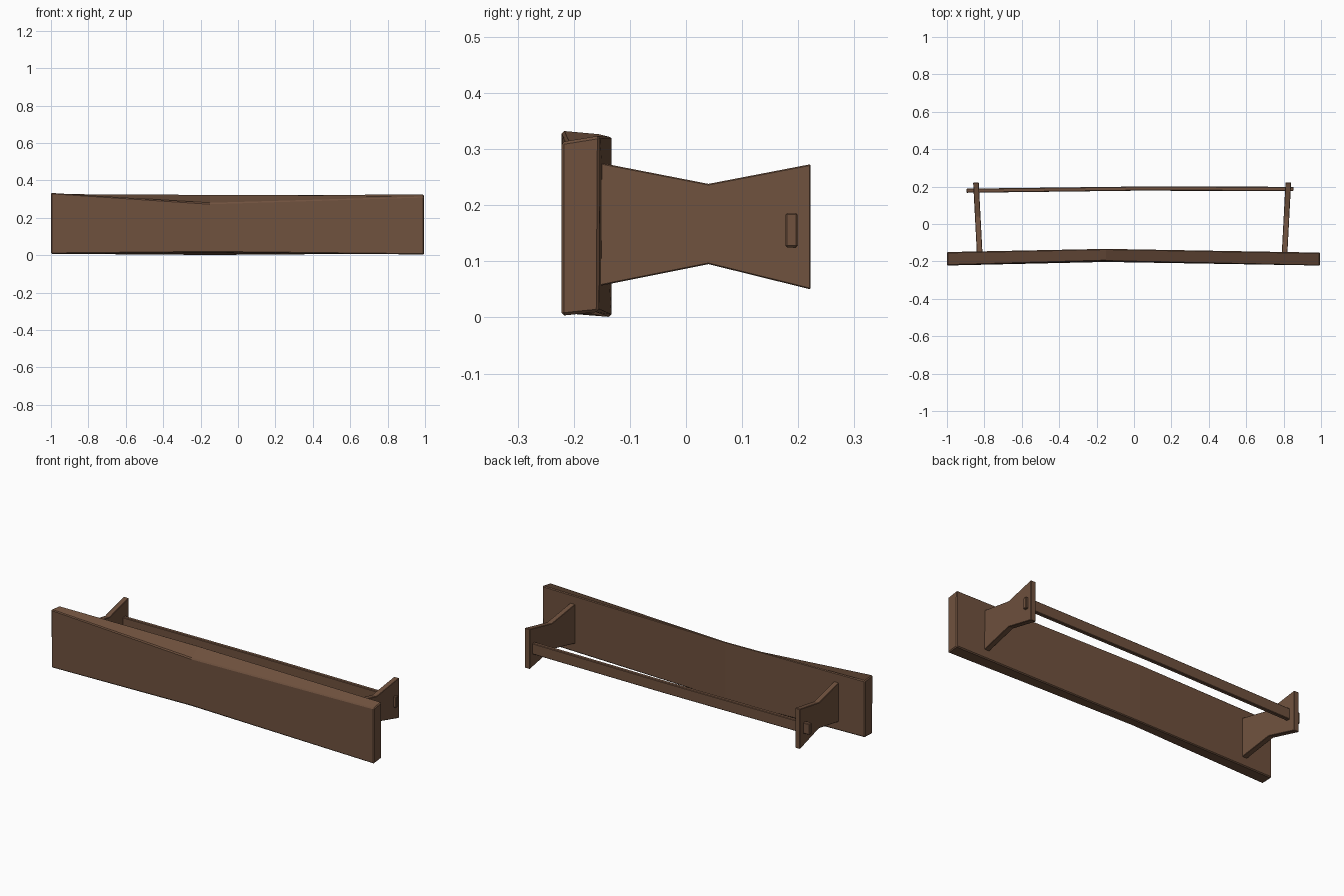
import bpy, bmesh

if "Cube" in bpy.data.objects:
    bpy.data.objects.remove(bpy.data.objects["Cube"])

wood = bpy.data.materials.new("brown_wood")
wood.diffuse_color = (0.16, 0.083, 0.048, 1)
wood.use_nodes = True
wood.node_tree.nodes["Principled BSDF"].inputs["Base Color"].default_value = wood.diffuse_color


def loft(name, sections, bevel):
    """Join equal-sized point loops into a closed solid."""
    bm = bmesh.new()
    rings = [[bm.verts.new(p) for p in s] for s in sections]
    n = len(rings[0])
    for a, b in zip(rings, rings[1:]):
        for i in range(n):
            j = (i + 1) % n
            bm.faces.new((a[i], a[j], b[j], b[i]))
    bm.faces.new(rings[0])
    bm.faces.new(rings[-1])
    bmesh.ops.recalc_face_normals(bm, faces=bm.faces)
    me = bpy.data.meshes.new(name)
    bm.to_mesh(me)
    bm.free()
    ob = bpy.data.objects.new(name, me)
    bpy.context.collection.objects.link(ob)
    me.materials.append(wood)
    mod = ob.modifiers.new("worn_edges", 'BEVEL')
    mod.width = bevel
    mod.segments = 1
    mod.limit_method = 'ANGLE'
    mod.angle_limit = 0.7
    return ob


# Warped seat plank, on its long edge: front low, back low, back high, front high
seat = {
    -1.0: [(-.219, .007), (-.150, .010), (-.150, .326), (-.222, .333)],
    -0.15: [(-.203, .015), (-.133, .000), (-.133, .325), (-.197, .277)],
    0.995: [(-.222, .003), (-.155, .010), (-.153, .324), (-.222, .313)],
}
loft("seat_plank", [[(x, y, z) for y, z in s] for x, s in seat.items()], .005)

# Waisted end legs, splayed slightly outward
profile = [(-.16, .277), (.04, .238), (.222, .273),
           (.222, .050), (.04, .095), (-.16, .055)]
for name, x_seat, x_foot in (("left_leg", -.825, -.845), ("right_leg", .805, .825)):
    def side(off):
        return [(x_seat + (x_foot - x_seat) * (y + .16) / .382 + off, y, z)
                for y, z in profile]
    loft(name, [side(-.015), side(.015)], .002)

# Stretcher bar passing through both legs
bar = [(-.895, .178), (0, .189), (.852, .188)]
loft("stretcher", [[(x, y - .011, .125), (x, y + .011, .125),
                    (x, y + .011, .186), (x, y - .011, .186)] for x, y in bar], .003)
